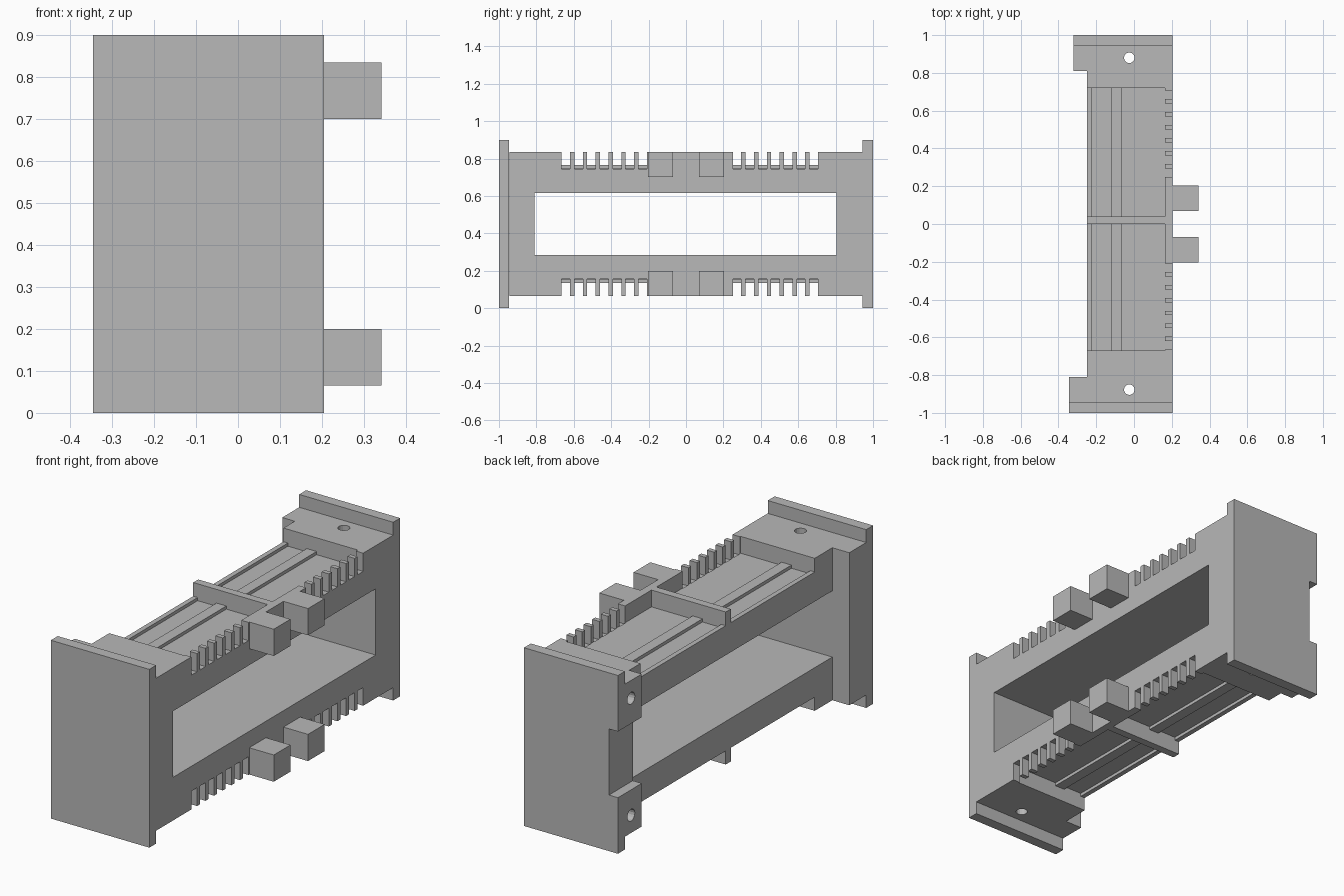
import bpy, bmesh
from math import pi
from mathutils import Matrix, Vector

cube = bpy.data.objects.get("Cube")
if cube:
    bpy.data.objects.remove(cube, do_unlink=True)

grey = bpy.data.materials.new("plain_grey")
grey.use_nodes = True
colour = (0.48, 0.48, 0.48, 1)
grey.diffuse_color = colour
grey.node_tree.nodes["Principled BSDF"].inputs["Base Color"].default_value = colour

HEIGHT, TOP, FLOOR, SLOT = 0.9, 0.835, 0.75, 0.743
WIN_LOW, WIN_HIGH = 0.283, 0.617
BACK, RACK, FRONT = -0.25, 0.165, 0.205


def finish(name, bm):
    bmesh.ops.recalc_face_normals(bm, faces=bm.faces)
    mesh = bpy.data.meshes.new(name)
    bm.to_mesh(mesh)
    bm.free()
    mesh.materials.append(grey)
    ob = bpy.data.objects.new(name, mesh)
    bpy.context.collection.objects.link(ob)
    return ob


def add_box(bm, x, y, z):
    size = Vector((x[1] - x[0], y[1] - y[0], z[1] - z[0]))
    mid = Vector((sum(x), sum(y), sum(z))) / 2
    bmesh.ops.create_cube(bm, size=1, matrix=Matrix.Translation(mid) @ Matrix.Diagonal(size).to_4x4())


def boxes(name, items):
    bm = bmesh.new()
    for item in items:
        add_box(bm, *item)
    return finish(name, bm)


def both(items):
    """Repeat boxes on the upper and lower side."""
    return items + [(x, y, (HEIGHT - z[1], HEIGHT - z[0])) for x, y, z in items]


def rods(name, places, axis, radius, depth):
    bm = bmesh.new()
    turn = Matrix.Rotation(pi / 2, 4, "Y") if axis == "X" else Matrix.Identity(4)
    for p in places:
        bmesh.ops.create_cone(bm, cap_ends=True, segments=16, radius1=radius, radius2=radius,
                              depth=depth, matrix=Matrix.Translation(p) @ turn)
    return finish(name, bm)


def cut(ob, cutters):
    for c in cutters:
        mod = ob.modifiers.new(c.name, "BOOLEAN")
        mod.operation, mod.solver, mod.object = "DIFFERENCE", "EXACT", c
    bpy.context.view_layer.update()
    deps = bpy.context.evaluated_depsgraph_get()
    mesh = bpy.data.meshes.new_from_object(ob.evaluated_get(deps))
    ob.modifiers.clear()
    ob.data = mesh


# Main frame: plan outline extruded upwards
outline = [(FRONT, -0.945), (FRONT, 0.945), (-0.32, 0.945), (-0.32, 0.81), (BACK, 0.81),
           (BACK, -0.81), (-0.345, -0.81), (-0.345, -0.945)]
bm = bmesh.new()
base = bm.faces.new([bm.verts.new((x, y, HEIGHT - TOP)) for x, y in outline])
grown = bmesh.ops.extrude_face_region(bm, geom=[base])["geom"]
bmesh.ops.translate(bm, vec=(0, 0, 2 * TOP - HEIGHT),
                    verts=[v for v in grown if isinstance(v, bmesh.types.BMVert)])
frame = finish("main_frame", bm)

# End plates
front_plate = boxes("front_plate", [((-0.345, FRONT), (-1, -0.945), (0, HEIGHT))])
back_plate = boxes("back_plate", [((-0.32, FRONT), (0.945, 1), (0, HEIGHT))])

# Cutters: window, pockets, comb slots, notch and screw holes
bays = [(-0.67, 0), (0.04, 0.72)]
window = boxes("window_cutter", [((-1, 1), (-0.81, 0.805), (WIN_LOW, WIN_HIGH))])
pockets = boxes("pocket_cutter", both([((-0.3, RACK), bay, (FLOOR, 1)) for bay in bays]))
slots = boxes("slot_cutter", both([
    ((RACK - 0.002, 0.3), (start + 0.0685 * i, start + 0.0685 * i + 0.045), (SLOT, 1))
    for start in (-0.665, 0.25) for i in range(7)]))
notch = boxes("notch_cutter", [((-0.5, -0.27), (0.7, 1.1), (WIN_LOW, WIN_HIGH))])
screws = rods("screw_cutter", [(-0.025, y, 0.45) for y in (-0.877, 0.88)], "Z", 0.028, 2)
sockets = rods("socket_cutter", [(-0.32, 0.895, z) for z in (0.745, 0.155)], "X", 0.03, 0.24)

cut(frame, [window, pockets, slots, notch, screws, sockets])
cut(back_plate, [notch])
for c in (window, pockets, slots, notch, screws, sockets):
    bpy.data.objects.remove(c, do_unlink=True)

# Raised edge lips and middle ridges along the pocket floors
for name, span in (("edge_lip", (BACK, -0.225)), ("floor_ridge", (-0.12, -0.065))):
    boxes(name, both([(span, bay, (FLOOR - 0.002, 0.766)) for bay in bays]))

# Square blocks on the comb side
boxes("side_blocks", both([((FRONT, 0.342), y, (0.7, TOP))
                           for y in ((-0.203, -0.07), (0.07, 0.203))]))
